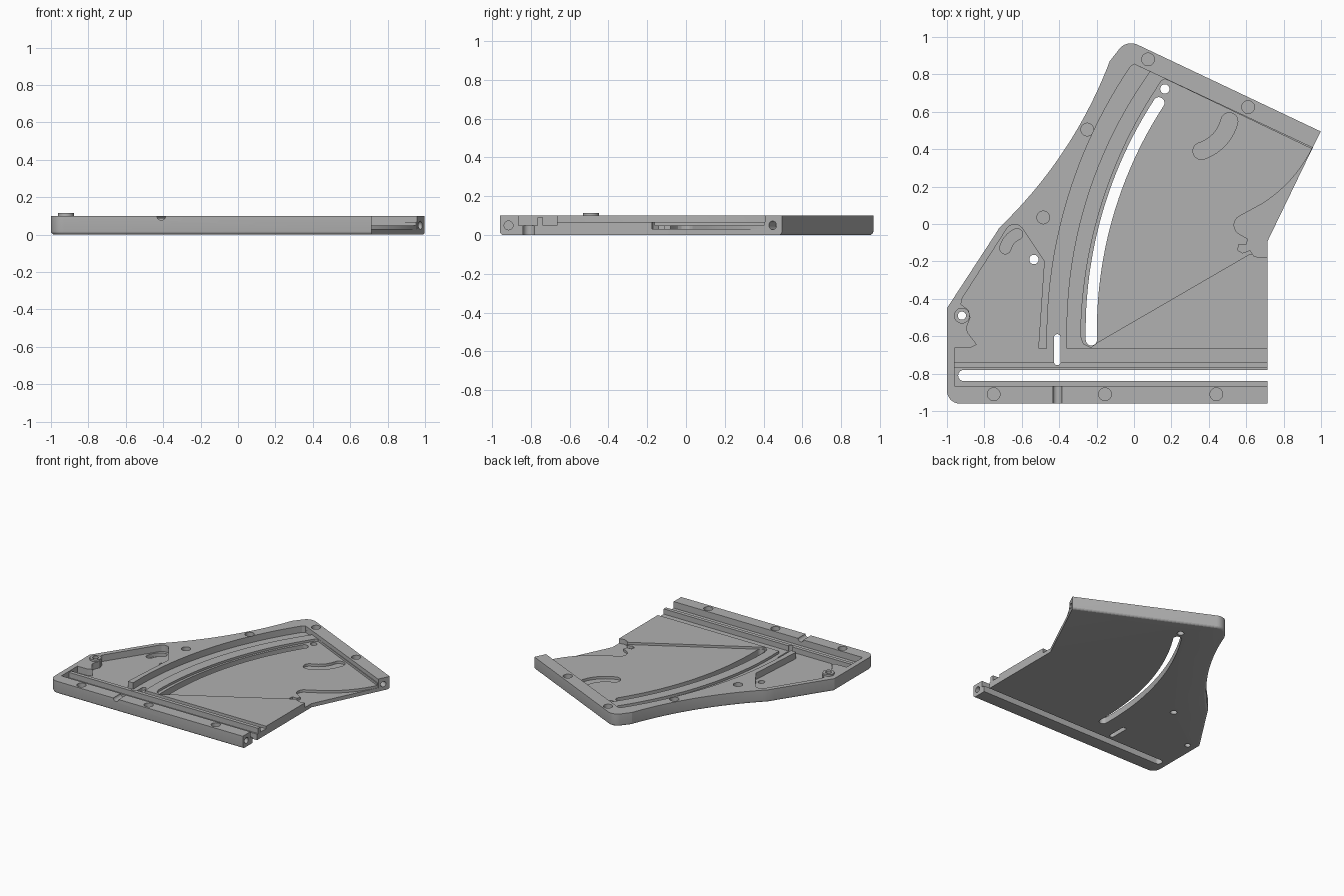
import bpy, bmesh, math
from mathutils import Vector, Matrix

if "Cube" in bpy.data.objects:
    bpy.data.objects.remove(bpy.data.objects["Cube"], do_unlink=True)

grey = bpy.data.materials.new("plain grey")
grey.use_nodes = True
grey.diffuse_color = (0.44, 0.44, 0.44, 1)
grey.node_tree.nodes["Principled BSDF"].inputs["Base Color"].default_value = (0.44, 0.44, 0.44, 1)

TOP, ABOVE, BELOW = 0.1, 0.2, -0.1
LOW, MID, INNER, DEEP = 0.048, 0.05, 0.068, 0.03


def arc(p, q, r, n=24):
    """Points of the circular arc running from p through q to r."""
    a, b, c = (Vector(v) for v in (p, q, r))
    u, v = b - a, c - a
    d = 2 * (u.x * v.y - u.y * v.x)
    o = a + Vector((v.y * u.dot(u) - u.y * v.dot(v), u.x * v.dot(v) - v.x * u.dot(u))) / d
    start = math.atan2(a.y - o.y, a.x - o.x)
    sweep = math.atan2(c.y - o.y, c.x - o.x) - start
    sweep = (sweep + math.pi) % math.tau - math.pi
    rad = (a - o).length
    return [(o.x + rad * math.cos(start + sweep * i / n),
             o.y + rad * math.sin(start + sweep * i / n)) for i in range(n + 1)]


def stroke(path, r, n=14):
    """Outline of a path widened by r, with round ends."""
    pts = [Vector(p) for p in path]
    left, right = [], []
    for i, p in enumerate(pts):
        t = (pts[min(i + 1, len(pts) - 1)] - pts[max(i - 1, 0)]).normalized()
        side = Vector((-t.y, t.x)) * r
        left.append(p + side)
        right.append(p - side)

    def cap(centre, from_pt):
        a0 = math.atan2(from_pt.y - centre.y, from_pt.x - centre.x)
        return [centre + r * Vector((math.cos(a0 - math.pi * k / n), math.sin(a0 - math.pi * k / n)))
                for k in range(1, n)]
    return left + cap(pts[-1], left[-1]) + right[::-1] + cap(pts[0], right[0])


def circle(x, y, r, n=28):
    return [(x + r * math.cos(math.tau * k / n), y + r * math.sin(math.tau * k / n)) for k in range(n)]


def rect(x0, x1, y0, y1):
    return [(x0, y0), (x1, y0), (x1, y1), (x0, y1)]


def finish(name, bm):
    bmesh.ops.recalc_face_normals(bm, faces=bm.faces)
    mesh = bpy.data.meshes.new(name)
    bm.to_mesh(mesh)
    bm.free()
    mesh.materials.append(grey)
    obj = bpy.data.objects.new(name, mesh)
    bpy.context.collection.objects.link(obj)
    return obj


def prism(name, outline, z0, z1, round_bottom=0):
    bm = bmesh.new()
    base = bm.faces.new([bm.verts.new((p[0], p[1], z0)) for p in outline])
    ext = bmesh.ops.extrude_face_region(bm, geom=[base], use_keep_orig=True)
    bmesh.ops.translate(bm, verts=[g for g in ext["geom"] if isinstance(g, bmesh.types.BMVert)],
                        vec=(0, 0, z1 - z0))
    if round_bottom:
        # the two open sides on the right keep a square lower edge
        edges = [e for e in bm.edges if all(v.co.z == z0 for v in e.verts)
                 and not all(v.co.x > 0.7 for v in e.verts)]
        bmesh.ops.bevel(bm, geom=edges, offset=round_bottom, segments=4, profile=0.5, affect='EDGES')
    return finish(name, bm)


def rod(name, centre, direction, r, length):
    bm = bmesh.new()
    turn = Vector(direction).to_track_quat('Z', 'Y').to_matrix().to_4x4()
    bmesh.ops.create_cone(bm, cap_ends=True, segments=28, radius1=r, radius2=r, depth=length,
                          matrix=Matrix.Translation(centre) @ turn)
    return finish(name, bm)


def cut(target, cutter):
    mod = target.modifiers.new("cut", 'BOOLEAN')
    mod.operation, mod.solver, mod.object = 'DIFFERENCE', 'EXACT', cutter
    bpy.ops.object.select_all(action='DESELECT')
    bpy.context.view_layer.objects.active = target
    target.select_set(True)
    bpy.ops.object.modifier_apply(modifier=mod.name)
    bpy.data.objects.remove(cutter, do_unlink=True)


def pocket(outline, floor):
    cut(plate, prism("cutter", outline, floor, ABOVE))


# Plate with a rounded lower edge
outline = [(0.715, -0.96), (0.715, -0.09), (0.998, 0.495)]
outline += arc((0.02, 0.958), (-0.03, 0.965), (-0.075, 0.94), 8)
outline += arc((-0.13, 0.87), (-0.37, 0.40), (-0.69, 0.01))
outline += [(-0.72, -0.02), (-0.745, -0.06), (-1, -0.45)]
outline += arc((-1, -0.89), (-0.98, -0.94), (-0.93, -0.96), 8)
plate = prism("base_plate", outline, 0, TOP, 0.02)

# Large stepped recess with a lower curved band along the wall
wall = [(0.0, 0.855)] + arc((-0.02, 0.84), (-0.355, 0.135), (-0.465, -0.64))
step = arc((0.085, 0.815), (-0.255, 0.13), (-0.36, -0.63))
pocket(wall + [(-0.465, -0.7), (1.1, -0.7), (1.1, 0.34)], INNER)
pocket(wall + [(-0.465, -0.7), (-0.36, -0.7)] + step[::-1], LOW)

# Swinging-arm recess around the curved slot
track = arc((0.13, 0.74), (-0.19, 0.05), (-0.285, -0.6))
pocket([(0.165, 0.775), (0.145, 0.765)] + track
       + [(-0.27, -0.64), (-0.23, -0.66), (-0.19, -0.63), (0.62, -0.16), (0.8, -0.16),
          (1.1, 0.33), (0.2, 0.76)], MID)

# Open side pocket with a hooked edge
pocket(arc((0.955, 0.41), (0.85, 0.25), (0.68, 0.105), 10)
       + arc((0.57, 0.045), (0.535, 0.0), (0.565, -0.055), 6)
       + [(0.61, -0.08), (0.6, -0.11), (0.56, -0.11), (0.555, -0.14), (0.58, -0.155),
          (0.62, -0.14), (0.64, -0.17), (0.67, -0.18), (0.8, -0.165), (1.1, 0.38)], DEEP)

# Corner pocket on the left
pocket([(-0.51, -0.7), (-0.51, -0.64), (-0.48, -0.2), (-0.5, -0.17)]
       + arc((-0.60, -0.02), (-0.635, -0.002), (-0.68, -0.025), 6)
       + [(-0.92, -0.4), (-0.925, -0.43), (-0.885, -0.46), (-0.875, -0.5), (-0.895, -0.55),
          (-0.89, -0.58), (-0.84, -0.645), (-0.87, -0.66), (-0.96, -0.662), (-0.96, -0.7)], LOW)

# Straight channel along the front with a rib between two low strips
pocket(rect(-0.96, 0.8, -0.865, -0.667), 0.09)
pocket(rect(-0.96, 0.8, -0.865, -0.767), LOW)
pocket(rect(-0.96, 0.8, -0.738, -0.665), LOW)

# Slots and holes that pass right through
for shape in (stroke(arc((0.133, 0.648), (-0.142, 0.045), (-0.228, -0.62)), 0.03),
              stroke([(-0.91, -0.81), (0.9, -0.81)], 0.03),
              stroke([(-0.41, -0.607), (-0.41, -0.737)], 0.018),
              circle(0.165, 0.722, 0.025), circle(-0.535, -0.19, 0.025)):
    pocket(shape, BELOW)

# Shallow curved sockets
pocket(stroke(arc((0.36, 0.39), (0.455, 0.45), (0.51, 0.55), 10), 0.045), DEEP)
pocket(stroke(arc((-0.688, -0.13), (-0.665, -0.085), (-0.625, -0.055), 8), 0.03), 0.02)

# Round sockets in the rim
for x, y in ((0.075, 0.88), (0.61, 0.625), (-0.25, 0.505), (-0.485, 0.035),
             (-0.75, -0.91), (-0.155, -0.91), (0.44, -0.91)):
    pocket(circle(x, y, 0.034), 0.06)

# Half-round groove in the front rim and blind holes in the rim ends
cut(plate, rod("cutter", (-0.41, -0.92, 0.102), (0, 1, 0), 0.024, 0.15))
cut(plate, rod("cutter", (0.715, -0.915, 0.05), (1, 0, 0), 0.023, 0.16))
cut(plate, rod("cutter", (0.975, 0.447, 0.05), (0.9, -0.43, 0), 0.022, 0.16))

# Raised pivot boss with its through hole
boss = prism("pivot_boss", circle(-0.92, -0.49, 0.042), 0.03, 0.115)
pocket(circle(-0.92, -0.49, 0.022), BELOW)
cut(boss, prism("cutter", circle(-0.92, -0.49, 0.022), BELOW, ABOVE))

for obj in (plate, boss):
    bpy.ops.object.select_all(action='DESELECT')
    bpy.context.view_layer.objects.active = obj
    obj.select_set(True)
    bpy.ops.object.shade_smooth_by_angle(angle=math.radians(15))
